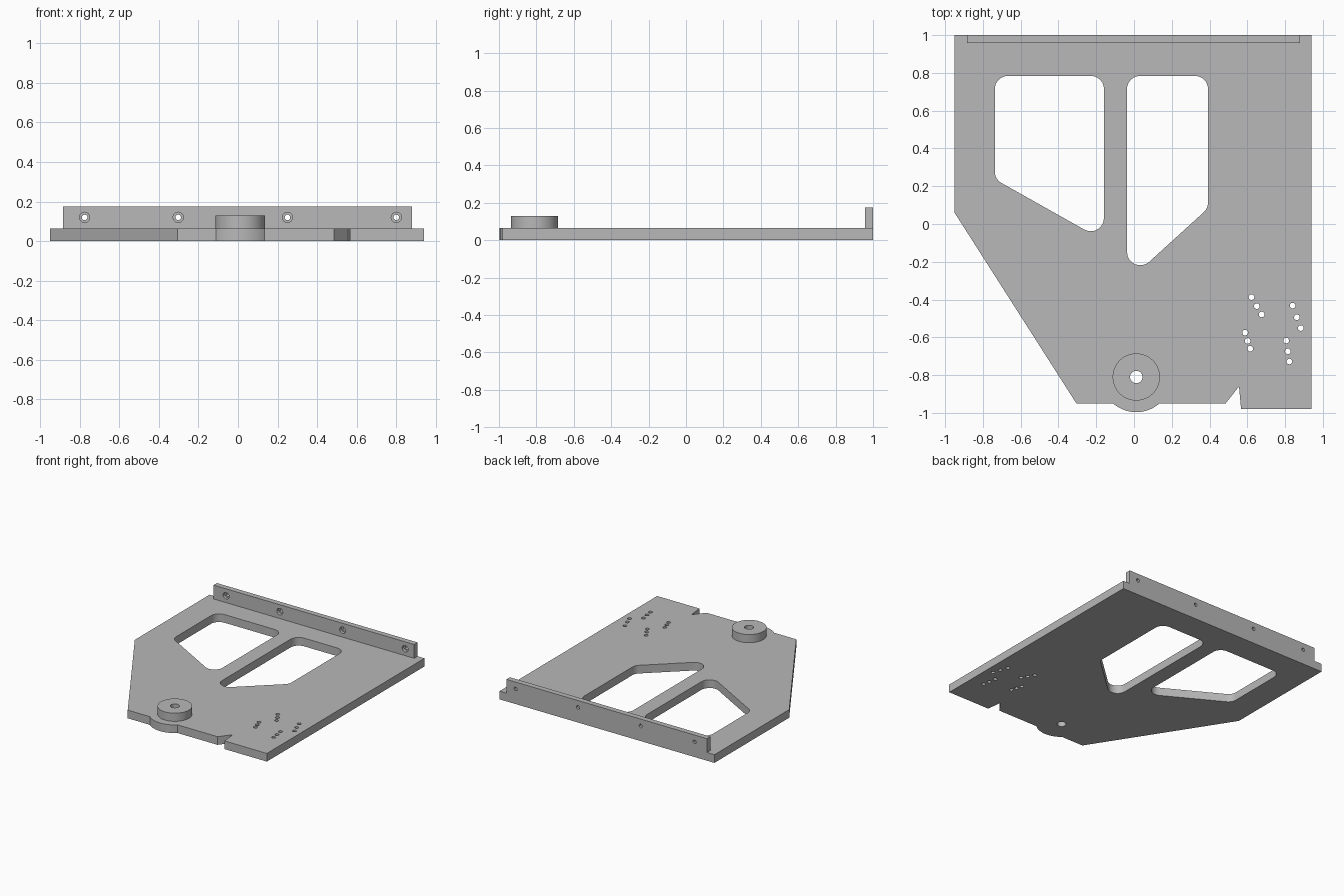
import bpy, bmesh, math
from mathutils import Vector, Matrix

cube = bpy.data.objects.get("Cube")
if cube:
    bpy.data.objects.remove(cube, do_unlink=True)

grey = bpy.data.materials.new("plain grey")
grey.use_nodes = True
colour = (0.48, 0.48, 0.48, 1)
grey.diffuse_color = colour
grey.node_tree.nodes["Principled BSDF"].inputs["Base Color"].default_value = colour

PLATE_TOP = 0.065
PIVOT = Vector((0.012, -0.81))


def arc(centre, radius, start, end, steps):
    """Points along an arc, angles in radians."""
    angles = [start + (end - start) * i / steps for i in range(steps + 1)]
    return [Vector((centre[0] + radius * math.cos(a), centre[1] + radius * math.sin(a)))
            for a in angles]


def circle(centre, radius, steps=32):
    return arc(centre, radius, 0, math.tau, steps)[:-1]


def rounded(corners, radius, steps=8):
    """Fillet every corner of a convex counter-clockwise polygon."""
    result = []
    pts = [Vector(c) for c in corners]
    for i, p in enumerate(pts):
        a = (pts[i - 1] - p).normalized()
        b = (pts[(i + 1) % len(pts)] - p).normalized()
        half = a.angle(b) / 2
        centre = p + (a + b).normalized() * radius / math.sin(half)
        turn = math.pi - 2 * half
        start = math.atan2(a.x, -a.y)
        # the outward normal of the incoming side starts the arc
        result += arc(centre, radius, start + math.pi, start + math.pi + turn, steps) \
            if (Vector((math.cos(start), math.sin(start))).dot(centre - p) > 0) \
            else arc(centre, radius, start, start + turn, steps)
    return result


def prism(bm, points, low, high, matrix=Matrix()):
    """Add a closed extrusion of a flat outline."""
    bottom = [bm.verts.new(matrix @ Vector((p[0], p[1], low))) for p in points]
    top = [bm.verts.new(matrix @ Vector((p[0], p[1], high))) for p in points]
    bm.faces.new(bottom[::-1])
    bm.faces.new(top)
    for i in range(len(points)):
        j = (i + 1) % len(points)
        bm.faces.new((bottom[i], bottom[j], top[j], top[i]))


def make(name, solids):
    bm = bmesh.new()
    for solid in solids:
        prism(bm, *solid)
    bmesh.ops.recalc_face_normals(bm, faces=bm.faces)
    mesh = bpy.data.meshes.new(name)
    bm.to_mesh(mesh)
    bm.free()
    mesh.materials.append(grey)
    obj = bpy.data.objects.new(name, mesh)
    bpy.context.collection.objects.link(obj)
    return obj


def select(obj):
    bpy.ops.object.select_all(action='DESELECT')
    obj.select_set(True)
    bpy.context.view_layer.objects.active = obj


def cut(obj, solids):
    """Subtract the solids, then smooth the curved walls."""
    cutter = make("cutter", solids)
    cutter.hide_render = True
    mod = obj.modifiers.new("holes", 'BOOLEAN')
    mod.operation = 'DIFFERENCE'
    mod.solver = 'EXACT'
    mod.object = cutter
    select(obj)
    bpy.ops.object.modifier_apply(modifier=mod.name)
    bpy.data.objects.remove(cutter, do_unlink=True)
    bpy.ops.object.shade_smooth_by_angle()


# Base plate outline: rounded lobe under the boss, notch at the front
lobe = arc(PIVOT, 0.186, math.radians(229), math.radians(311), 20)
outline = [(-0.95, 1), (-0.95, 0.06), (-0.305, -0.95)] + lobe + [
    (0.485, -0.95), (0.556, -0.86), (0.567, -0.98), (0.94, -0.98), (0.94, 1)]
plate = make("base_plate", [(outline, 0, PLATE_TOP)])

# Two lightening windows
left_window = rounded([(-0.737, 0.784), (-0.737, 0.237), (-0.159, -0.088), (-0.159, 0.784)], 0.07)
right_window = rounded([(-0.037, 0.784), (-0.037, -0.307), (0.392, 0.083), (0.392, 0.784)], 0.07)

# Four rows of three small holes: first and last centre of each row
rows = [((0.622, -0.387), (0.676, -0.479)), ((0.84, -0.432), (0.883, -0.551)),
        ((0.588, -0.575), (0.615, -0.66)), ((0.806, -0.617), (0.823, -0.728))]
pin_holes = [circle(Vector(a).lerp(Vector(b), t), 0.015, 20)
             for a, b in rows for t in (0, 0.52, 1)]
pivot_hole = circle(PIVOT, 0.033)
cut(plate, [(shape, -0.1, 0.2) for shape in [left_window, right_window, pivot_hole] + pin_holes])

# Pivot boss
boss = make("pivot_boss", [(circle(PIVOT, 0.125, 64), PLATE_TOP, 0.13)])
cut(boss, [(pivot_hole, 0, 0.2)])

# Rear flange with counterbored screw holes
flange = make("rear_flange", [([(-0.885, 0.957), (0.88, 0.957), (0.88, 1), (-0.885, 1)],
                               PLATE_TOP, 0.175)])
facing = Matrix.Rotation(math.radians(90), 4, 'X')  # local z points to -y
screws = [(x, 0.12) for x in (-0.775, -0.302, 0.25, 0.8)]
cut(flange, [(circle(c, 0.014, 24), -1.1, -0.9, facing) for c in screws])
cut(flange, [(circle(c, 0.026, 24), -0.98, -0.9, facing) for c in screws])
